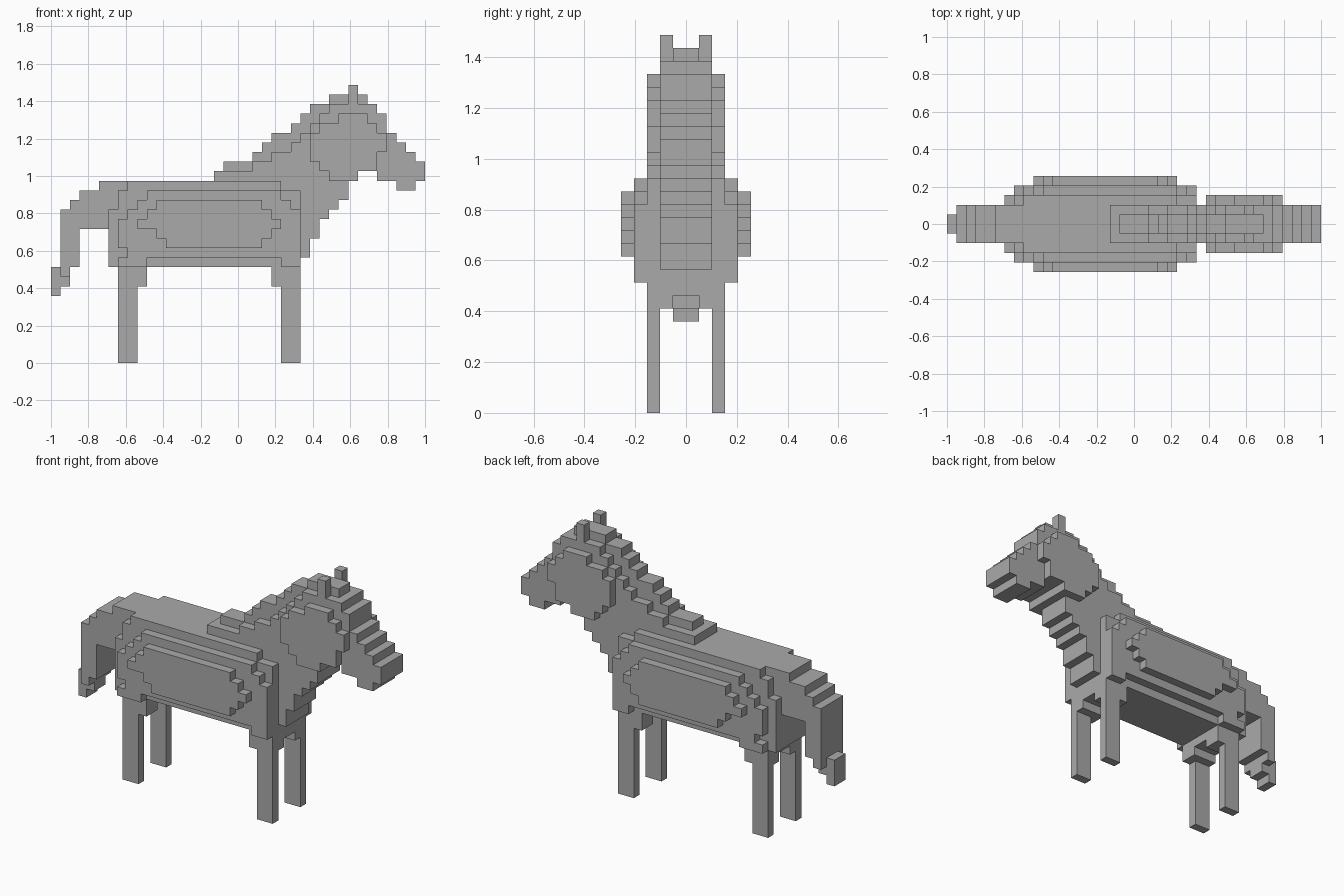
import bpy, bmesh

if "Cube" in bpy.data.objects:
    bpy.data.objects.remove(bpy.data.objects["Cube"])

S = 2 / 39  # block size; 39 blocks long, layers counted outward from the centre plane

mat = bpy.data.materials.new("grey")
mat.diffuse_color = (0.4, 0.4, 0.4, 1)
mat.use_nodes = True
mat.node_tree.nodes["Principled BSDF"].inputs["Base Color"].default_value = mat.diffuse_color


def layer(depths, k0, spans):
    """Blocks at the given depths: consecutive rows up from k0, each (start, end)."""
    return {(i, j, k) for n, (a, b) in enumerate(spans)
            for i in range(a, b) for j in depths for k in (k0 + n,)}


def build(name, half):
    """Mirror the half set of blocks across y and skin its outer faces."""
    cells = half | {(i, -1 - j, k) for i, j, k in half}
    bm = bmesh.new()
    verts = {}

    def vert(p):
        if p not in verts:
            verts[p] = bm.verts.new((p[0] * S - 1, p[1] * S, p[2] * S))
        return verts[p]

    for c in cells:
        for axis in range(3):
            u, v = (axis + 1) % 3, (axis + 2) % 3
            for side in (0, 1):
                nb = list(c)
                nb[axis] += 2 * side - 1
                if tuple(nb) in cells:
                    continue
                quad = []
                for du, dv in ((0, 0), (1, 0), (1, 1), (0, 1)):
                    p = list(c)
                    p[axis] += side
                    p[u] += du
                    p[v] += dv
                    quad.append(vert(tuple(p)))
                bm.faces.new(quad if side else quad[::-1])
    me = bpy.data.meshes.new(name)
    bm.to_mesh(me)
    bm.free()
    me.materials.append(mat)
    bpy.context.collection.objects.link(bpy.data.objects.new(name, me))


CORE, SIDE = (0, 1), (2,)

# Torso: core, ribs stepping outward, thigh pads
torso = layer(CORE, 10, [(6, 26)] + [(6, 27)] * 2 + [(6, 28)] * 2
              + [(6, 29), (6, 30), (6, 31), (6, 31)])
torso |= layer(SIDE, 10, [(6, 26)] * 6 + [(7, 26)] * 2 + [(8, 24)])
torso |= layer((3,), 11, [(8, 26), (7, 26), (7, 26), (7, 26), (8, 26), (9, 25), (10, 24)])
torso |= layer((4,), 12, [(12, 22), (11, 23), (9, 24), (10, 23), (11, 22)])
for a, b in ((7, 10), (24, 26)):
    torso |= layer((3,), 10, [(a, b)])

# Neck and head, with wider cheeks
head = layer(CORE, 18, [(6, 31), (17, 32), (21, 39), (23, 38), (25, 37), (26, 36),
                        (27, 35), (28, 35), (29, 34)])
head |= layer(CORE, 18, [(36, 38), (34, 39)])
head |= layer(SIDE, 19, [(29, 32), (28, 34), (27, 34), (27, 35), (27, 35), (28, 34), (30, 33)])

# The back and neck join into one skin
build("body_and_head", torso | head)

# Mane ridge and ears
build("mane", layer((0,), 20, [(18, 21), (21, 23), (22, 25), (23, 26), (25, 27),
                               (26, 28), (27, 29), (29, 33)]))
build("ears", layer((1,), 27, [(31, 32)] * 2))

# Legs with arched thighs
for name, leg, thigh in (("back_legs", (7, 9), (7, 10)), ("front_legs", (24, 26), (23, 26))):
    build(name, layer(SIDE, 0, [leg] * 8) | layer((1, 2), 8, [thigh] * 2)
          | layer((0,), 9, [thigh]))

# Tail with a narrow tip
tail = layer(CORE, 9, [(1, 2)] + [(1, 3)] * 4 + [(1, 6), (1, 6), (2, 7), (3, 7), (5, 8)])
tail |= layer((0,), 7, [(0, 1), (0, 2), (0, 1)])
build("tail", tail)
